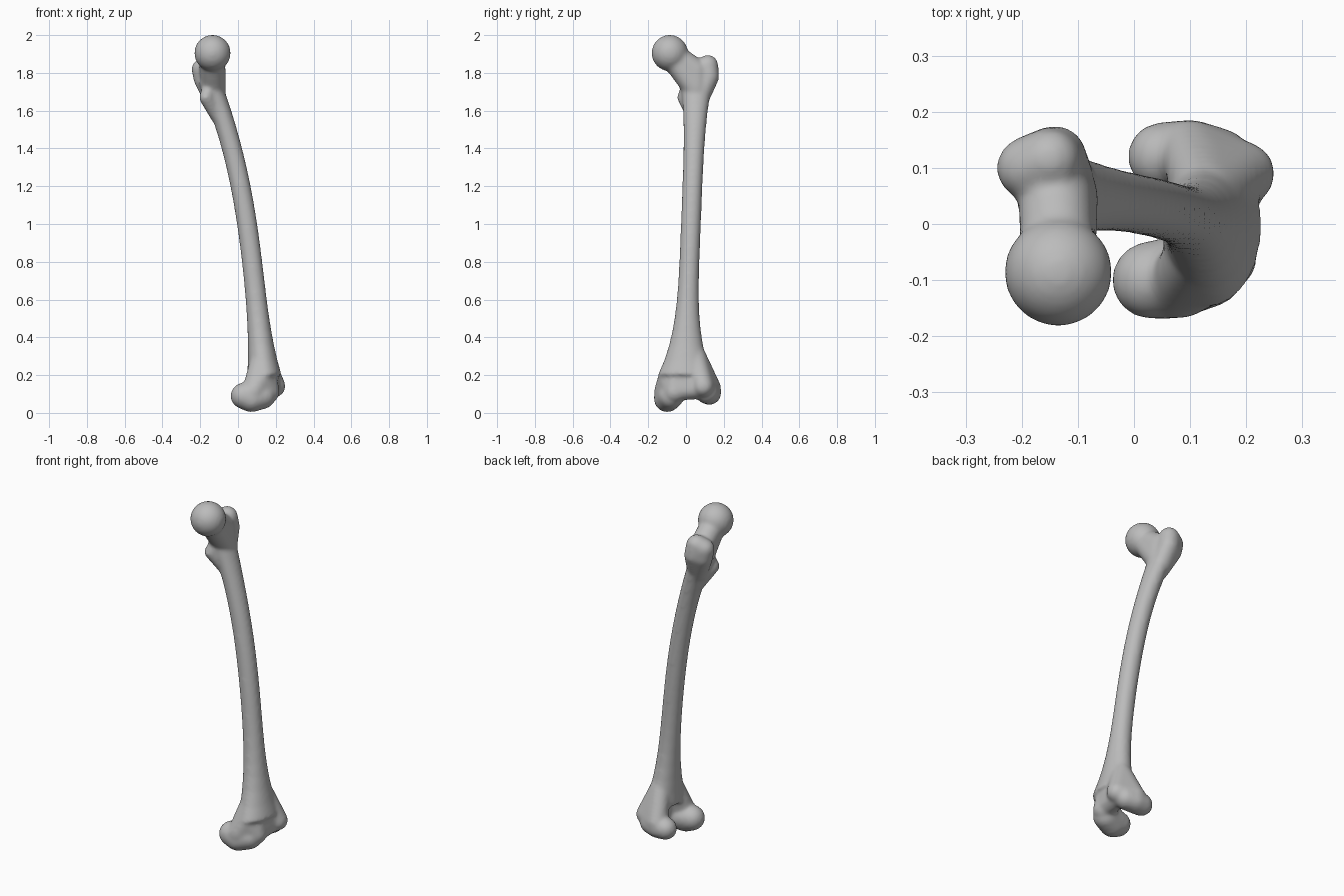
import bpy, bmesh, math
from mathutils import Matrix

cube = bpy.data.objects.get("Cube")
if cube:
    bpy.data.objects.remove(cube, do_unlink=True)

grey = 0.5
bone = bpy.data.materials.new("bone_grey")
bone.use_nodes = True
bone.diffuse_color = (grey, grey, grey, 1)
shader = bone.node_tree.nodes["Principled BSDF"]
shader.inputs["Base Color"].default_value = bone.diffuse_color

bm = bmesh.new()


def hull(radius, *centres):
    """Add the closed skin stretched round equal balls."""
    part = bmesh.new()
    for centre in centres:
        bmesh.ops.create_icosphere(part, subdivisions=3, radius=radius,
                                   matrix=Matrix.Translation(centre))
    result = bmesh.ops.convex_hull(part, input=part.verts)
    spare = {item for item in result["geom_interior"] + result["geom_unused"]
             if isinstance(item, bmesh.types.BMVert)}
    bmesh.ops.delete(part, geom=list(spare), context="VERTS")
    skin = bpy.data.meshes.new("skin")
    part.to_mesh(skin)
    part.free()
    bm.from_mesh(skin)
    bpy.data.meshes.remove(skin)


def shaft_ring(z, sides=32):
    """Add one ellipse of the bowed shaft, which flares towards both ends."""
    u = z - 1
    x = 0.048 - 0.15 * u - 0.1 * u ** 2 - 0.07 * u ** 3
    y = 0.026 + 0.04 * u
    depth = 0.054 + (0.03 if u > 0 else 0.09) * u ** 4
    width = 0.053 + (0.1 if u > 0 else 0.22) * u ** 4
    angles = [math.tau * i / sides for i in range(sides)]
    return [bm.verts.new((x + depth * math.cos(a), y + width * math.sin(a), z))
            for a in angles]


# Shaft
steps = 20
low, high = 0.2, 1.75
rings = [shaft_ring(low + (high - low) * i / steps) for i in range(steps + 1)]
for lower, upper in zip(rings, rings[1:]):
    for i in range(len(lower)):
        bm.faces.new((lower[i - 1], lower[i], upper[i], upper[i - 1]))
bm.faces.new(rings[0][::-1])
bm.faces.new(rings[-1])

# Ball head and neck
head = (-0.135, -0.086, 1.905)
hull(0.097, head)
hull(0.067, head, (-0.14, 0.05, 1.81), (-0.13, 0.05, 1.72))

# Greater trochanter
hull(0.056, (-0.15, 0.115, 1.84), (-0.19, 0.1, 1.82), (-0.14, 0.12, 1.78),
     (-0.18, 0.1, 1.77), (-0.12, 0.06, 1.65))

# Lesser trochanter
hull(0.037, (-0.17, -0.01, 1.67), (-0.14, 0.02, 1.75), (-0.11, 0.04, 1.57))

# Inner condyle, its rolling surface and its side
hull(0.07, (0.03, -0.1, 0.09), (0.07, -0.1, 0.073), (0.13, -0.08, 0.09))
hull(0.06, (0.08, -0.11, 0.11), (0.16, -0.06, 0.11), (0.12, -0.09, 0.18),
     (0.13, -0.04, 0.3))

# Outer condyle, its rolling surface and its side
hull(0.062, (0.05, 0.12, 0.105), (0.1, 0.125, 0.105), (0.15, 0.11, 0.11))
hull(0.057, (0.1, 0.13, 0.13), (0.195, 0.09, 0.14), (0.12, 0.1, 0.19),
     (0.13, 0.05, 0.3))

# Kneecap groove bridging the condyles
hull(0.056, (0.16, -0.05, 0.12), (0.17, 0.08, 0.13), (0.155, 0.01, 0.22))

mesh = bpy.data.meshes.new("thigh_bone")
bm.to_mesh(mesh)
bm.free()
mesh.materials.append(bone)
thigh_bone = bpy.data.objects.new("thigh_bone", mesh)
bpy.context.collection.objects.link(thigh_bone)

# Fuse the parts into one smooth skin
fuse = thigh_bone.modifiers.new("fuse", "REMESH")
fuse.mode = "VOXEL"
fuse.voxel_size = 0.009
fuse.use_smooth_shade = True
soften = thigh_bone.modifiers.new("soften", "SMOOTH")
soften.factor = 0.5
soften.iterations = 14
